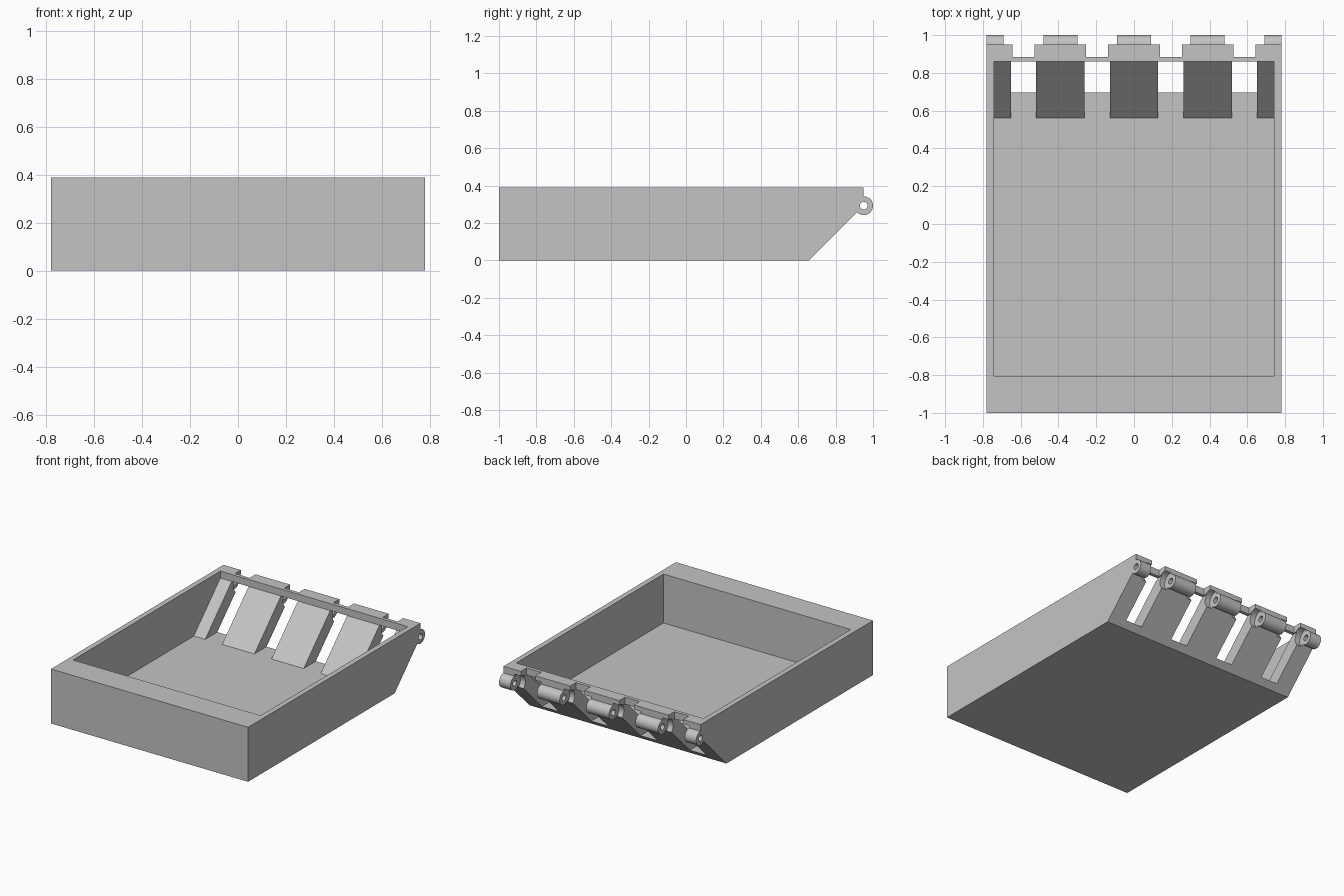
import bpy, bmesh, math
from mathutils import Matrix

if "Cube" in bpy.data.objects:
    bpy.data.objects.remove(bpy.data.objects["Cube"])

HALF_W, TOP, FLOOR = 0.78, 0.39, 0.04
AXIS_Y, AXIS_Z = 0.95, 0.293      # hinge axis
GAPS = (-0.585, -0.195, 0.195, 0.585)

grey = bpy.data.materials.new("plain_grey")
grey.use_nodes = True
grey.diffuse_color = (0.55, 0.55, 0.55, 1)
grey.node_tree.nodes["Principled BSDF"].inputs["Base Color"].default_value = (0.55, 0.55, 0.55, 1)


def to_object(name, bm):
    bmesh.ops.recalc_face_normals(bm, faces=bm.faces)
    mesh = bpy.data.meshes.new(name)
    bm.to_mesh(mesh)
    bm.free()
    mesh.materials.append(grey)
    obj = bpy.data.objects.new(name, mesh)
    bpy.context.collection.objects.link(obj)
    return obj


def prism(name, profile, x0, x1):
    """Extrude a y-z profile along x."""
    bm = bmesh.new()
    face = bm.faces.new([bm.verts.new((x0, y, z)) for y, z in profile])
    new = bmesh.ops.extrude_face_region(bm, geom=[face])["geom"]
    verts = [v for v in new if isinstance(v, bmesh.types.BMVert)]
    bmesh.ops.translate(bm, verts=verts, vec=(x1 - x0, 0, 0))
    return to_object(name, bm)


def box(name, x0, x1, y0, y1, z0, z1):
    return prism(name, [(y0, z0), (y1, z0), (y1, z1), (y0, z1)], x0, x1)


def rod(name, x0, x1, radius):
    """Cylinder along the hinge axis."""
    bm = bmesh.new()
    place = Matrix.Translation(((x0 + x1) / 2, AXIS_Y, AXIS_Z)) @ Matrix.Rotation(math.pi / 2, 4, 'Y')
    bmesh.ops.create_cone(bm, cap_ends=True, segments=40, radius1=radius,
                          radius2=radius, depth=x1 - x0, matrix=place)
    return to_object(name, bm)


helpers = []


def combine(target, tool, operation='DIFFERENCE'):
    mod = target.modifiers.new(tool.name, 'BOOLEAN')
    mod.operation, mod.solver, mod.object = operation, 'EXACT', tool
    tool.hide_render = True
    helpers.append(tool)


# Tray block with a sloping back
tray = prism("hinged_tray", [(-1, 0), (0.657, 0), (AXIS_Y, AXIS_Z), (AXIS_Y, TOP), (-1, TOP)],
             -HALF_W, HALF_W)

# Open cavity, its back wall parallel to the slope
combine(tray, prism("cavity_cutter", [(-0.805, FLOOR), (0.56, FLOOR), (0.86, 0.34),
                                      (0.86, 0.6), (-0.805, 0.6)], -0.742, 0.742))

# Slots through the back, rim notches and round clearance for the mating hinge
for x in GAPS:
    combine(tray, box("slot_cutter", x - 0.067, x + 0.067, 0.5, 1.1, FLOOR, 0.34))
    combine(tray, box("notch_cutter", x - 0.058, x + 0.058, 0.885, 1.1, 0.3, 0.6))
    combine(tray, rod("clearance_cutter", x - 0.107, x + 0.107, 0.065))

# Hinge knuckles and pin hole
for x0, x1 in ((-HALF_W, -0.69), (-0.48, -0.3), (-0.09, 0.09), (0.3, 0.48), (0.69, HALF_W)):
    combine(tray, rod("knuckle", x0, x1, 0.05), 'UNION')
combine(tray, rod("pin_cutter", -1, 1, 0.021))

# Bake the modifiers and drop the helpers
graph = bpy.context.evaluated_depsgraph_get()
baked = bpy.data.meshes.new_from_object(tray.evaluated_get(graph))
tray.modifiers.clear()
tray.data = baked
for tool in helpers:
    bpy.data.objects.remove(tool)
baked.materials.clear()
baked.materials.append(grey)
for poly in baked.polygons:
    poly.material_index = 0

bpy.ops.object.select_all(action='DESELECT')
tray.select_set(True)
bpy.context.view_layer.objects.active = tray
bpy.ops.object.shade_smooth_by_angle(angle=math.radians(30))
